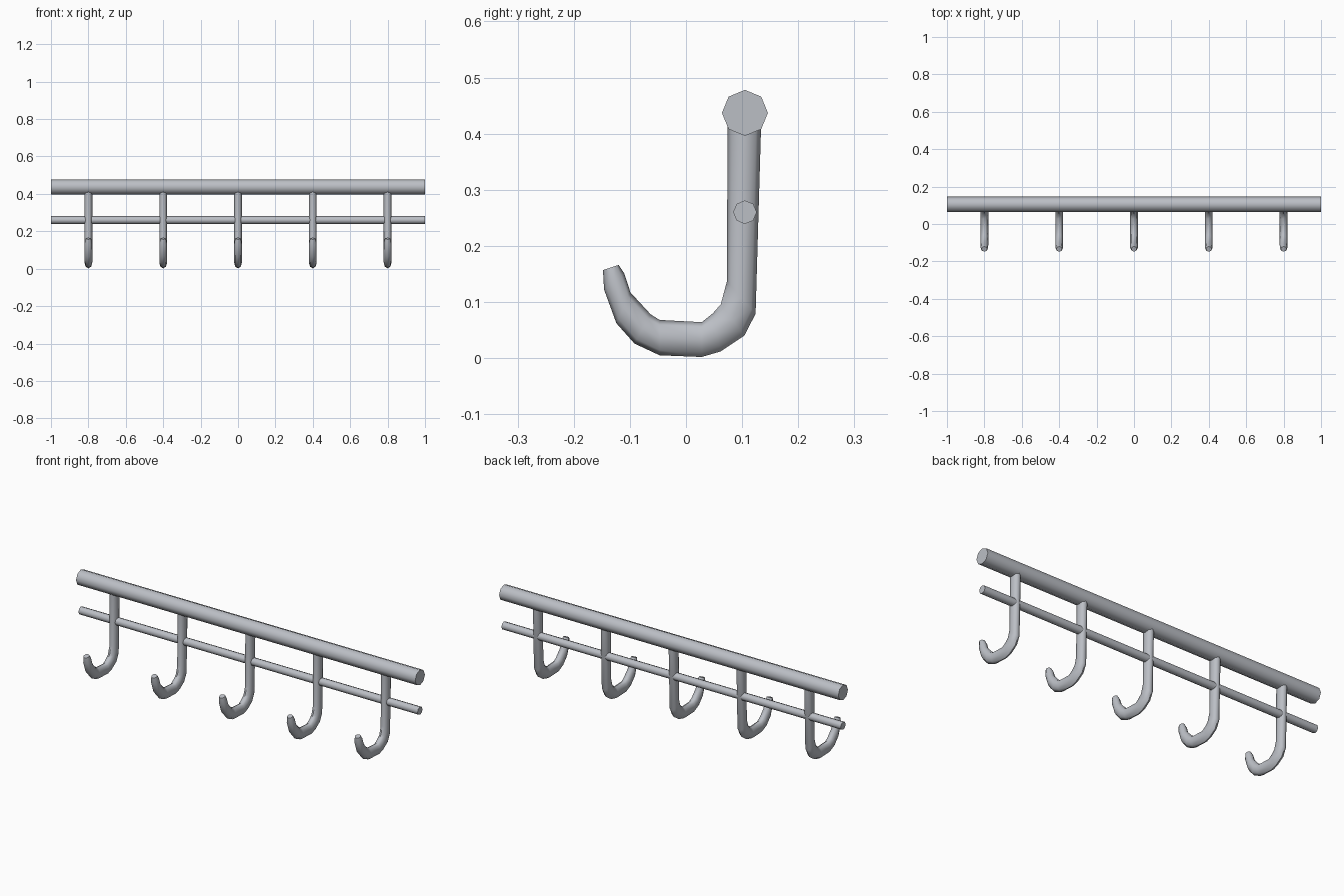
import bpy, bmesh, math

if "Cube" in bpy.data.objects:
    bpy.data.objects.remove(bpy.data.objects["Cube"])

steel = bpy.data.materials.new("grey steel")
steel.diffuse_color = (0.50, 0.52, 0.56, 1)
steel.use_nodes = True
steel.node_tree.nodes["Principled BSDF"].inputs["Base Color"].default_value = steel.diffuse_color
SIDES = 8


def loft(name, rings):
    """Skin a list of equal-length point rings and cap both ends."""
    bm = bmesh.new()
    loops = [[bm.verts.new(p) for p in ring] for ring in rings]
    for a, b in zip(loops, loops[1:]):
        for i in range(SIDES):
            j = (i + 1) % SIDES
            bm.faces.new((a[i], a[j], b[j], b[i]))
    bm.faces.new(loops[0])
    bm.faces.new(loops[-1])
    bmesh.ops.recalc_face_normals(bm, faces=bm.faces)
    mesh = bpy.data.meshes.new(name)
    bm.to_mesh(mesh)
    bm.free()
    mesh.materials.append(steel)
    obj = bpy.data.objects.new(name, mesh)
    bpy.context.collection.objects.link(obj)
    bpy.ops.object.select_all(action='DESELECT')
    obj.select_set(True)
    bpy.context.view_layer.objects.active = obj
    bpy.ops.object.shade_smooth_by_angle(angle=math.radians(60))
    return obj


def angles():
    return [2 * math.pi * i / SIDES for i in range(SIDES)]


def bar(name, y, z, r):
    loft(name, [[(x, y + r * math.cos(t), z + r * math.sin(t)) for t in angles()]
                for x in (-1, 1)])


# Rails
bar("top_rail", 0.105, 0.437, 0.041)
bar("lower_rail", 0.105, 0.26, 0.021)

# Hook sections: outer (y, z), inner (y, z), half width in x
sections = [
    ((0.134, 0.420), (0.074, 0.420), 0.021),
    ((0.124, 0.079), (0.073, 0.137), 0.021),
    ((0.104, 0.040), (0.062, 0.096), 0.021),
    ((0.062, 0.012), (0.048, 0.080), 0.021),
    ((0.028, 0.002), (0.028, 0.064), 0.021),
    ((-0.047, 0.005), (-0.047, 0.068), 0.021),
    ((-0.092, 0.026), (-0.063, 0.078), 0.021),
    ((-0.124, 0.062), (-0.099, 0.117), 0.021),
    ((-0.146, 0.122), (-0.110, 0.151), 0.020),
    ((-0.148, 0.157), (-0.120, 0.166), 0.015),
]


def hook(name, x):
    rings = []
    for (yo, zo), (yi, zi), w in sections:
        cy, cz, dy, dz = (yo + yi) / 2, (zo + zi) / 2, (yo - yi) / 2, (zo - zi) / 2
        rings.append([(x + w * math.sin(t), cy + dy * math.cos(t), cz + dz * math.cos(t))
                      for t in angles()])
    loft(name, rings)


# Row of five hooks
for i in range(5):
    hook(f"hook_{i + 1}", -0.8 + 0.4 * i)
